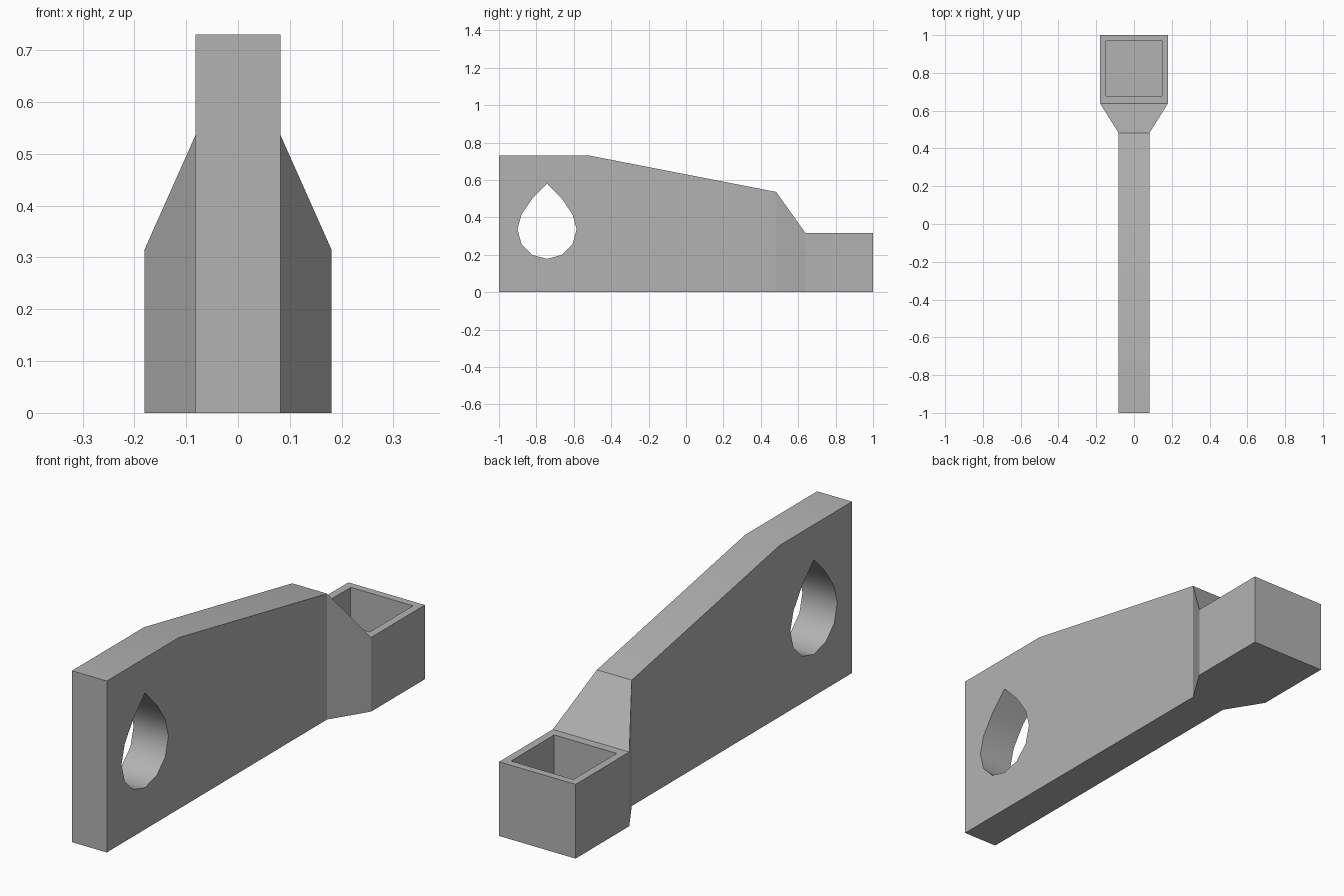
import bpy
import bmesh
from math import radians, sin, cos

cube = bpy.data.objects.get("Cube")
if cube:
    bpy.data.objects.remove(cube, do_unlink=True)

# Single grey material
grey = bpy.data.materials.new("plain_grey")
grey.use_nodes = True
colour = (0.45, 0.45, 0.45, 1)
grey.diffuse_color = colour
grey.node_tree.nodes["Principled BSDF"].inputs["Base Color"].default_value = colour


def loft(name, sections):
    """Join matching closed sections into a capped solid."""
    bm = bmesh.new()
    rings = [[bm.verts.new(p) for p in ring] for ring in sections]
    n = len(rings[0])
    for a, b in zip(rings, rings[1:]):
        for i in range(n):
            j = (i + 1) % n
            bm.faces.new((a[i], a[j], b[j], b[i]))
    bm.faces.new(rings[0])
    bm.faces.new(rings[-1])
    bmesh.ops.recalc_face_normals(bm, faces=bm.faces)
    mesh = bpy.data.meshes.new(name)
    bm.to_mesh(mesh)
    bm.free()
    mesh.materials.append(grey)
    obj = bpy.data.objects.new(name, mesh)
    bpy.context.collection.objects.link(obj)
    return obj


# Arm, flared neck and end block: (y, half width, height)
stations = [(-1, 0.082, 0.73), (-0.515, 0.082, 0.73), (0.482, 0.082, 0.536),
            (0.639, 0.18, 0.316), (1, 0.18, 0.316)]
body = loft("arm_with_socket",
            [[(-w, y, 0), (w, y, 0), (w, y, h), (-w, y, h)] for y, w, h in stations])

# Teardrop hole: lower arc of a circle with a pointed top
hole_y, hole_z, r = -0.743, 0.336, 0.158
drop = [(r * cos(radians(a)), r * sin(radians(a))) for a in range(-210, 31, 30)]
drop += [(0.079, 0.164), (0, 0.245), (-0.079, 0.164)]
hole = loft("hole_cutter",
            [[(x, hole_y + u, hole_z + v) for u, v in drop] for x in (-0.3, 0.3)])

# Square pocket open at the top of the end block
x, y0, y1 = 0.147, 0.677, 0.968
pocket = loft("pocket_cutter",
              [[(-x, y0, z), (x, y0, z), (x, y1, z), (-x, y1, z)] for z in (0.035, 0.5)])

for cutter in (hole, pocket):
    mod = body.modifiers.new(cutter.name, 'BOOLEAN')
    mod.operation = 'DIFFERENCE'
    mod.solver = 'EXACT'
    mod.object = cutter
    bpy.context.view_layer.objects.active = body
    bpy.ops.object.modifier_apply(modifier=mod.name)
    bpy.data.objects.remove(cutter, do_unlink=True)

# Soft shading over shallow bends, crisp edges elsewhere
bpy.ops.object.select_all(action='DESELECT')
body.select_set(True)
bpy.context.view_layer.objects.active = body
bpy.ops.object.shade_smooth_by_angle(angle=radians(31))
